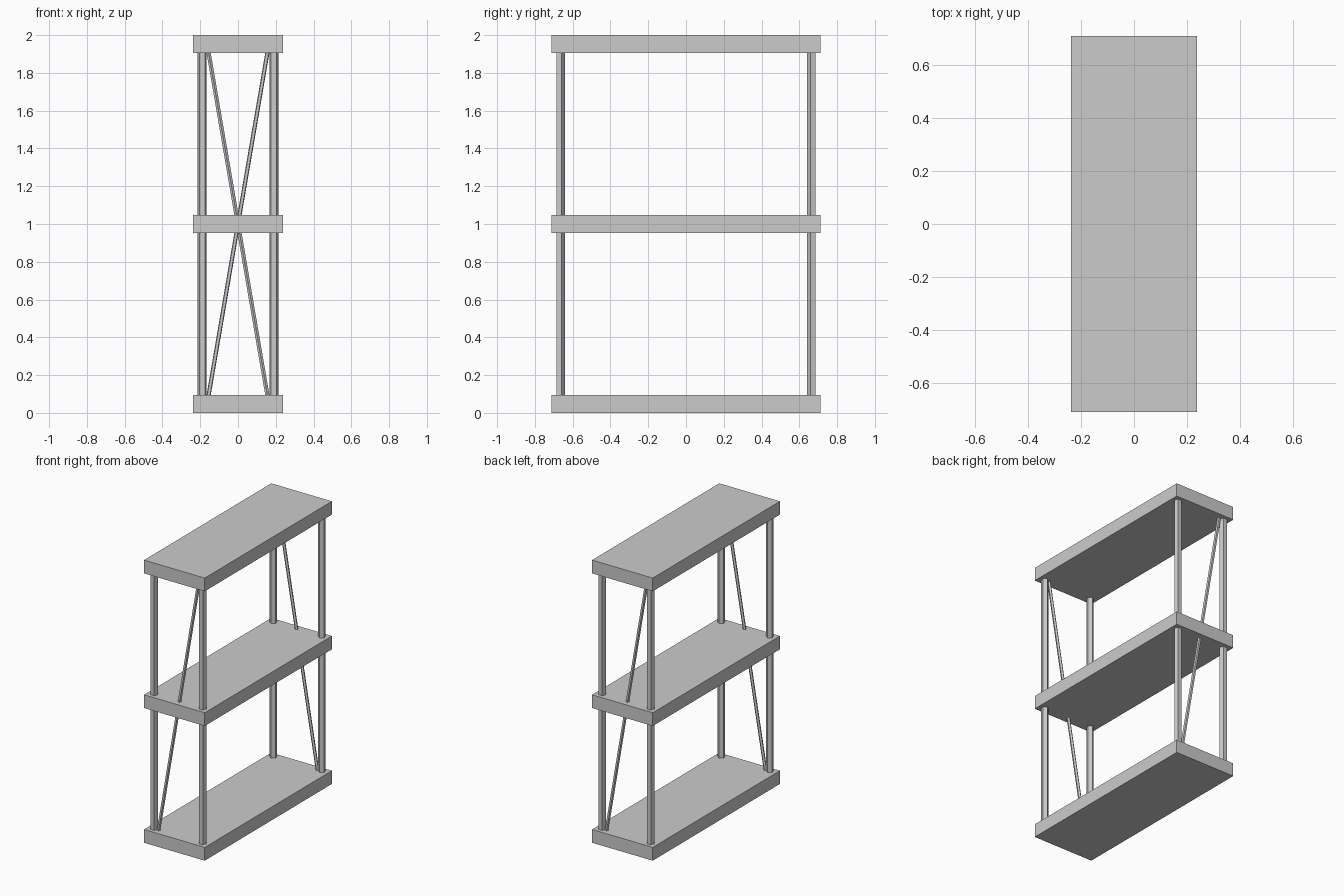
import bpy, math
from mathutils import Matrix, Vector

if "Cube" in bpy.data.objects:
    bpy.data.objects.remove(bpy.data.objects["Cube"])

W, D, T = 0.475, 1.422, 0.094      # shelf width, depth, thickness
PX, PY = 0.19, 0.666               # post position


def shelf(name, z):
    bpy.ops.mesh.primitive_cube_add(size=1, location=(0, 0, z))
    ob = bpy.context.object
    ob.name = name
    ob.scale = (W, D, T)


def rod(name, a, b, r, side):
    # five-sided rod whose flat face points outward along y * side
    a, b = Vector(a), Vector(b)
    bpy.ops.mesh.primitive_cylinder_add(vertices=5, radius=r, depth=(b - a).length)
    ob = bpy.context.object
    ob.name = name
    ob.data.transform(Matrix.Rotation(math.pi if side > 0 else 0, 4, 'Z'))
    ob.location = (a + b) / 2
    d = b - a
    ob.rotation_euler = (0, math.atan2(d.x, d.z), 0)


# shelves
shelf("bottom_shelf", T / 2)
shelf("middle_shelf", 1.0)
shelf("top_shelf", 2 - T / 2)

for end, s in (("front", -1), ("back", 1)):
    # corner posts
    for label, x in (("left", -PX), ("right", PX)):
        rod(f"{end}_{label}_post", (x, s * PY, 0.05), (x, s * PY, 1.95), 0.025, s)
    # diagonal brace, leaning opposite ways at the two ends
    rod(f"{end}_brace", (s * 0.163, s * PY, 0.05), (-s * 0.163, s * PY, 1.95), 0.0115, s)
